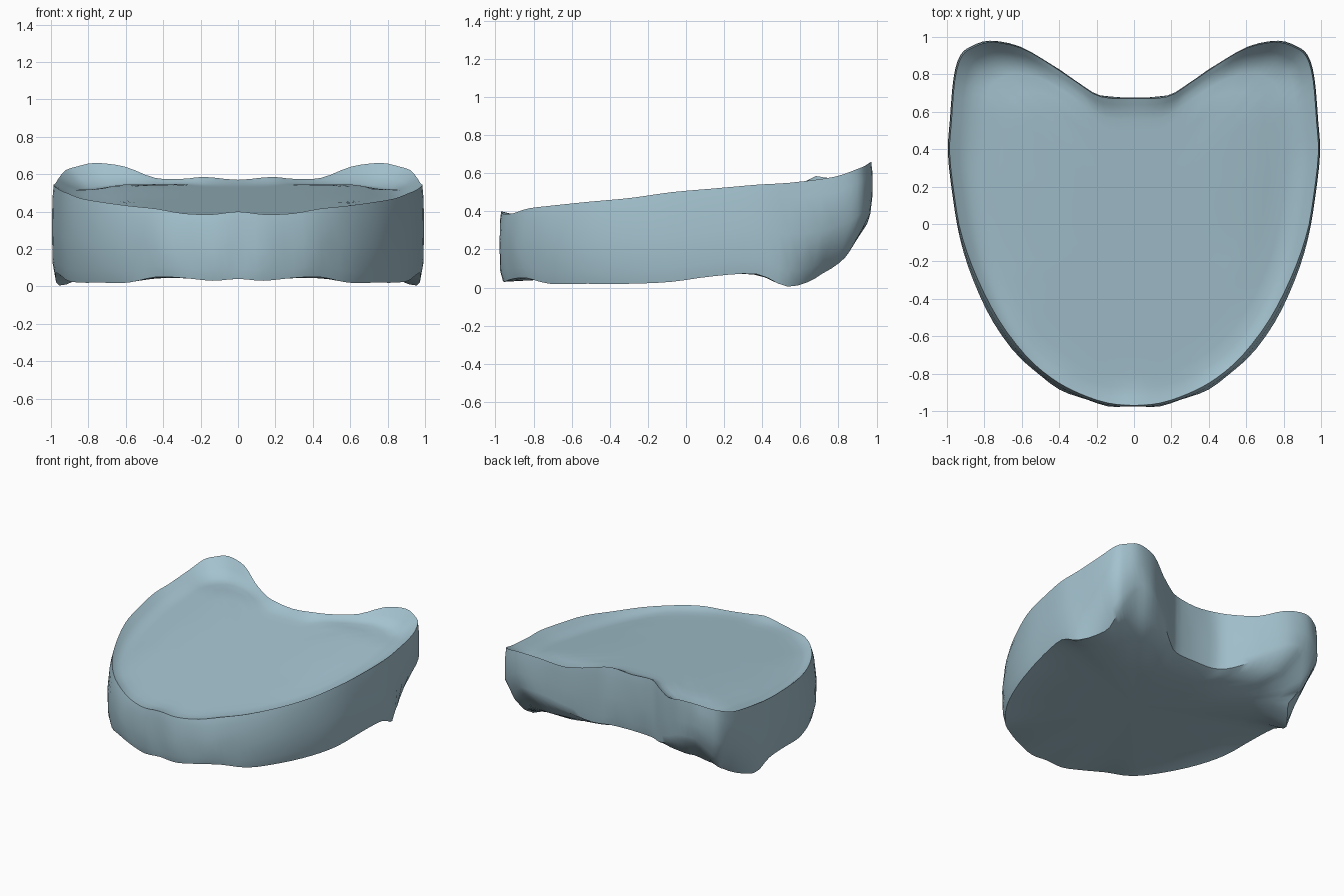
import bpy
import bmesh
import math
from mathutils import Vector

cube = bpy.data.objects.get("Cube")
if cube:
    bpy.data.objects.remove(cube, do_unlink=True)

# One flat colour for the whole slab
material = bpy.data.materials.new("pale blue grey")
material.use_nodes = True
colour = (0.37, 0.54, 0.62, 1)
material.diffuse_color = colour
shader = next(n for n in material.node_tree.nodes if n.type == "BSDF_PRINCIPLED")
shader.inputs["Base Color"].default_value = colour

# Half outline from the front tip round to the rear notch: x, y, rim height, base height
half_outline = [
    (0, -.98, .4, .04), (.14, -.975, .385, .03), (.3, -.93, .39, .045),
    (.45, -.855, .415, .05), (.6, -.73, .43, .02), (.75, -.53, .45, .02),
    (.86, -.3, .47, .02), (.93, -.08, .5, .03), (.97, .15, .52, .06),
    (.995, .38, .54, .07), (.985, .55, .55, .005), (.965, .78, .58, .05),
    (.93, .9, .62, .13), (.87, .95, .64, .22), (.77, .98, .66, .33),
    (.61, .95, .64, .32), (.45, .86, .58, .23), (.3, .76, .575, .15),
    (.18, .69, .585, .13), (0, .68, .57, .13),
]


def mirrored_loop(points):
    """Close the half outline by mirroring it across x."""
    other = [(-x, y, top, base) for x, y, top, base in reversed(points[1:-1])]
    return [Vector(p) for p in points + other]


def smooth_loop(points, steps):
    """Resample a closed loop along a Catmull-Rom curve."""
    result, count = [], len(points)
    for i in range(count):
        a, b, c, d = (points[(i + k) % count] for k in (-1, 0, 1, 2))
        for s in range(steps):
            t = s / steps
            result.append(b + (c - a) * (t / 2)
                          + (2 * a - 5 * b + 4 * c - d) * (t * t / 2)
                          + (3 * b - a - 3 * c + d) * (t ** 3 / 2))
    return result


def floor_height(x, y):
    """Rises towards the back, then dips behind a low crest and along the sides."""
    return min(.475 + .11 * y, .58 - .05 * y) - .15 * max(0, abs(x) - .6)


def underside_height(y):
    return .065 + .03 * y


def mix(a, b, t):
    return a + (b - a) * t


def wall_ring(height, inset, lean=0, ripple=0, chamfer=0):
    """A ring on the side wall, with front sides leaning and rear corners cut under."""
    ring = []
    for p in outline:
        wave = ripple * (1 + math.cos(24 * p.x)) * (abs(p.x) < .7)
        slant = lean * abs(p.x * min(p.y, 0))
        corner = max(0, 1 - math.hypot(abs(p.x) - .95, p.y - .82) / .3)
        scale = 1 - (inset + slant + wave + chamfer * corner) / math.hypot(p.x, p.y)
        ring.append((p.x * scale, p.y * scale, mix(p.w, p.z, height)))
    return ring


def dish_ring(scale, blend):
    """A ring on top, blending from the rim down to the dished floor."""
    return [(p.x * scale, p.y * scale,
             mix(p.z, floor_height(p.x * scale, p.y * scale), blend)) for p in outline]


def underside_ring(scale, blend):
    """A ring below, blending from the base edge to the nearly flat underside."""
    return [(x * scale, y * scale, mix(z, underside_height(y * scale), blend))
            for x, y, z in base_edge]


outline = smooth_loop(mirrored_loop(half_outline), 3)
for point in outline:
    point.w = max(0, point.w)
base_edge = wall_ring(0, .02, chamfer=.16)

# Rings run from the middle of the dish, over the rim, down the wall and underneath
rings = [
    dish_ring(.3, 1), dish_ring(.6, 1), dish_ring(.72, 1), dish_ring(.82, 1),
    dish_ring(.89, .85), dish_ring(.94, .45),
    wall_ring(1, .01, lean=.055), wall_ring(.85, .003, lean=.03),
    wall_ring(.5, 0, ripple=.004),
    wall_ring(.15, .004, ripple=.003, chamfer=.1),
    base_edge,
    underside_ring(.9, .6), underside_ring(.75, .92), underside_ring(.4, 1),
]

bm = bmesh.new()
loops = [[bm.verts.new(co) for co in ring] for ring in rings]
count = len(outline)
for upper, lower in zip(loops, loops[1:]):
    for i in range(count):
        j = (i + 1) % count
        bm.faces.new((upper[i], lower[i], lower[j], upper[j]))

# Close the middle of the dish and of the underside
for loop, height in ((loops[0], floor_height(0, 0)), (loops[-1], underside_height(0))):
    centre = bm.verts.new((0, 0, height))
    for i in range(count):
        bm.faces.new((loop[i], loop[(i + 1) % count], centre))
bmesh.ops.recalc_face_normals(bm, faces=bm.faces)

mesh = bpy.data.meshes.new("dished_slab")
bm.to_mesh(mesh)
bm.free()
mesh.materials.append(material)
slab = bpy.data.objects.new("dished_slab", mesh)
bpy.context.collection.objects.link(slab)

# Smooth surfaces with crisp rim and base edges
bpy.ops.object.select_all(action="DESELECT")
slab.select_set(True)
bpy.context.view_layer.objects.active = slab
bpy.ops.object.shade_smooth_by_angle(angle=math.radians(40))
